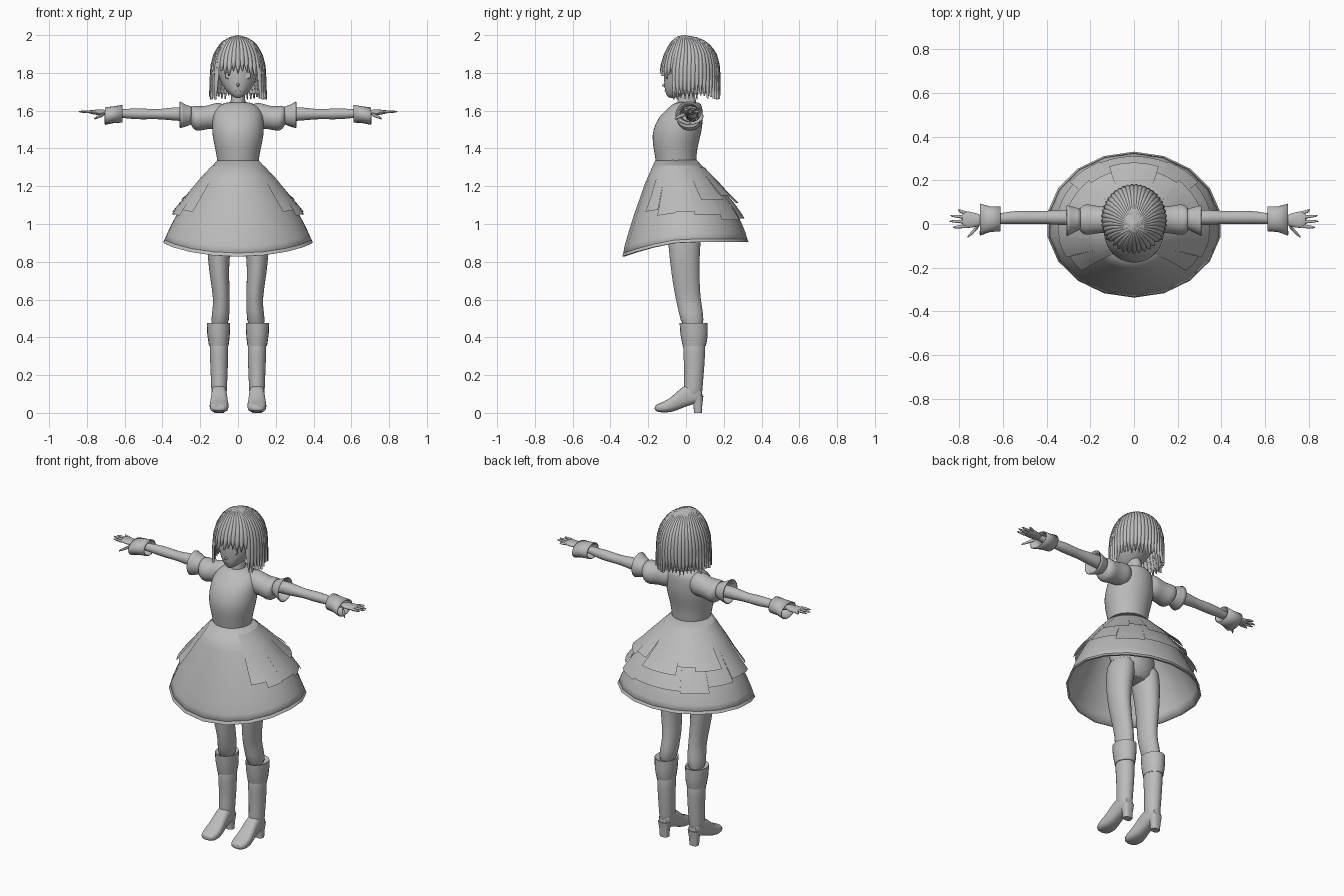
import bpy, bmesh, math, random

random.seed(4)
cube = bpy.data.objects.get("Cube")
if cube:
    bpy.data.objects.remove(cube, do_unlink=True)

GREY = (0.5, 0.5, 0.5, 1)
material = bpy.data.materials.new("plain_grey")
material.use_nodes = True
material.diffuse_color = GREY
material.node_tree.nodes["Principled BSDF"].inputs["Base Color"].default_value = GREY


def build(name, grids, closed=False, caps=False, subsurf=0, thick=0, mirror=False, angle=45):
    """Make one object from grids, each a list of rows of points."""
    bm = bmesh.new()
    for rows in grids:
        verts = [[bm.verts.new(p) for p in row] for row in rows]
        count = len(rows[0])
        for upper, lower in zip(verts, verts[1:]):
            for i in range(count if closed else count - 1):
                j = (i + 1) % count
                bm.faces.new((upper[i], lower[i], lower[j], upper[j]))
        if caps:
            bm.faces.new(verts[0])
            bm.faces.new(verts[-1])
    bmesh.ops.remove_doubles(bm, verts=bm.verts, dist=0.0001)
    bmesh.ops.recalc_face_normals(bm, faces=bm.faces)
    mesh = bpy.data.meshes.new(name)
    bm.to_mesh(mesh)
    bm.free()
    mesh.materials.append(material)
    obj = bpy.data.objects.new(name, mesh)
    bpy.context.collection.objects.link(obj)
    bpy.ops.object.select_all(action='DESELECT')
    obj.select_set(True)
    bpy.context.view_layer.objects.active = obj
    bpy.ops.object.shade_smooth_by_angle(angle=math.radians(angle))
    if subsurf:
        modifier = obj.modifiers.new("smooth", 'SUBSURF')
        modifier.levels = modifier.render_levels = subsurf
    if thick:
        modifier = obj.modifiers.new("thickness", 'SOLIDIFY')
        modifier.thickness = thick
        modifier.offset = 0
    if mirror:
        obj.modifiers.new("mirror", 'MIRROR')
    return obj


def loft_rows(axis, rings, sides=20, power=1.0):
    """Rings are (position, centre, half width, low, high) across the axis."""
    rows = []
    for pos, centre, half, low, high in rings:
        row = []
        for i in range(sides):
            a = math.tau * i / sides
            c, s = [math.copysign(abs(f) ** power, f) for f in (math.cos(a), math.sin(a))]
            p, q = centre + half * c, (low + high) / 2 + (high - low) / 2 * s
            row.append({'x': (pos, p, q), 'y': (p, pos, q), 'z': (p, q, pos)}[axis])
        rows.append(row)
    return rows


def loft(name, axis, rings, power=1.0, caps=True, subsurf=1, **options):
    return build(name, [loft_rows(axis, rings, power=power)], True, caps, subsurf, **options)


def surface(rings, z, degrees, offset=0, droop=0):
    """Point on a ringed body; rings are (z, half width, front, back), 0 degrees faces front."""
    for a, b in zip(rings, rings[1:]):
        if z >= b[0]:
            break
    f = (a[0] - z) / (a[0] - b[0])
    half, front, back = [p + (q - p) * f for p, q in zip(a[1:], b[1:])]
    angle = math.radians(degrees)
    c = math.cos(angle)
    fall = droop * max(0, c) ** 1.5 * (rings[0][0] - z)
    return ((half + offset) * math.sin(angle),
            (front + back) / 2 - ((back - front) / 2 + offset) * c, z - fall)


def panel(rings, start, end, top, hem, flare=0.0, base=0.006, steps=4, levels=7, droop=0.0):
    """Sheet hugging a ringed body between two angles."""
    rows = []
    for k in range(levels + 1):
        t = k / levels
        rows.append([surface(rings, top + (hem - top) * t, start + (end - start) * i / steps,
                             base + flare * t * t, droop) for i in range(steps + 1)])
    return rows


# Torso, neck and hips
loft("bodice", 'z', [(1.29, 0, .112, -.16, .055), (1.33, 0, .109, -.16, .055),
                     (1.4, 0, .122, -.174, .06), (1.47, 0, .139, -.183, .08),
                     (1.53, 0, .138, -.165, .09), (1.58, 0, .135, -.135, .09),
                     (1.62, 0, .115, -.088, .088), (1.65, 0, .06, -.055, .075)])
loft("neck", 'z', [(1.6, 0, .05, -.06, .07), (1.65, 0, .037, -.04, .05), (1.73, 0, .037, -.045, .045)])
loft("hips", 'z', [(1.3, 0, .1, -.14, .05), (1.15, 0, .14, -.13, .08),
                   (1.0, 0, .145, -.11, .095), (.93, 0, .1, -.07, .06)])

# Hollow skirt with a dropping front hem
SKIRT = [(1.335, .108, -.16, .055), (1.233, .2, -.213, .15), (1.09, .302, -.272, .25),
         (1.0, .352, -.305, .292), (.95, .376, -.322, .312), (.905, .395, -.331, .325)]
DROOP = 0.18
build("skirt", [[[surface(SKIRT, ring[0], i * 20, 0, DROOP) for i in range(18)] for ring in SKIRT]],
      closed=True, thick=.008, angle=60)
hem_rows = [[surface(SKIRT, z, i * 20, off, DROOP) for i in range(18)]
            for z, off in ((.925, .0), (.92, .005), (.905, .006), (.905, -.006))]
build("skirt_hem", [hem_rows], closed=True)

# Open-fronted overskirt with a stepped hem, and a shorter back panel
steps = [(46, 62, 1.09), (62, 80, 1.06), (80, 100, 1.065), (100, 128, 1.05), (128, 155, 1.02), (155, 180, 1.03)]
build("overskirt", [panel(SKIRT, a, b, 1.31, hem, .026, droop=DROOP) for a, b, hem in steps],
      mirror=True, angle=60)
build("back_panel", [panel(SKIRT, a, b, 1.3, hem, .035, .01) for a, b, hem in
                     ((110, 140, 1.13), (140, 160, 1.15), (160, 180, 1.11))], mirror=True, angle=60)

# Puffed sleeves with flared frills
loft("puff_sleeve", 'x', [(.06, .02, .06, 1.51, 1.64), (.12, .02, .066, 1.5, 1.645),
                          (.16, .02, .06, 1.505, 1.625), (.21, .02, .073, 1.488, 1.624),
                          (.235, .02, .068, 1.5, 1.628), (.255, .022, .045, 1.53, 1.62)], mirror=True)
loft("sleeve_frill", 'x', [(.245, .022, .045, 1.53, 1.62), (.275, .02, .056, 1.518, 1.628),
                           (.308, .015, .07, 1.508, 1.648)], caps=False, thick=.005, mirror=True)

# Arms, wrist cuffs and hands
loft("arm", 'x', [(.2, .03, .036, 1.54, 1.615), (.31, .03, .036, 1.545, 1.62),
                  (.37, .03, .033, 1.55, 1.615), (.43, .03, .028, 1.556, 1.606),
                  (.5, .03, .032, 1.553, 1.613), (.56, .03, .029, 1.555, 1.612),
                  (.64, .022, .022, 1.565, 1.606), (.72, .018, .024, 1.574, 1.604)], mirror=True)
loft("wrist_cuff", 'x', [(.612, .024, .054, 1.54, 1.627), (.66, .022, .056, 1.537, 1.62),
                         (.705, .02, .07, 1.528, 1.614)], caps=False, subsurf=0, thick=.006, mirror=True)
loft("palm", 'x', [(.69, .018, .022, 1.575, 1.605), (.73, .018, .034, 1.575, 1.606),
                   (.765, .02, .04, 1.58, 1.605), (.79, .022, .036, 1.585, 1.603)], mirror=True)
fingers = []
for root, tip, length in ((.05, .066, .805), (.031, .038, .845), (.01, .013, .85), (-.009, -.016, .832)):
    fingers.append(loft_rows('x', [(.76, root, .01, 1.583, 1.603),
                                   (.8, (root + tip) / 2, .009, 1.586, 1.603),
                                   (length, tip, .004, 1.591, 1.599)], sides=8))
fingers.append(loft_rows('x', [(.705, .0, .014, 1.57, 1.598), (.735, -.035, .012, 1.56, 1.58),
                               (.765, -.062, .005, 1.55, 1.56)], sides=8))
build("fingers", fingers, True, True, 1, mirror=True)

# Legs and tall heeled boots
loft("leg", 'z', [(1.06, .08, .07, -.1, .085), (.95, .092, .074, -.1, .082),
                  (.82, .105, .057, -.088, .072), (.7, .096, .05, -.073, .072),
                  (.6, .086, .044, -.055, .078), (.54, .09, .046, -.04, .09),
                  (.44, .1, .05, -.02, .1)], mirror=True)
loft("boot_shaft", 'z', [(.43, .102, .053, -.022, .106), (.3, .1, .049, -.014, .102),
                         (.2, .1, .045, -.008, .094), (.13, .1, .042, -.015, .088),
                         (.07, .1, .04, -.01, .085)], mirror=True)
loft("boot_cuff", 'z', [(.465, .1, .05, -.02, .1), (.476, .103, .062, -.034, .114),
                        (.42, .103, .06, -.03, .114), (.385, .102, .056, -.024, .112),
                        (.355, .102, .052, -.018, .105)], subsurf=0, mirror=True)
loft("boot_foot", 'y', [(.09, .1, .03, .055, .12), (.05, .1, .04, .05, .16),
                        (-.01, .1, .041, .03, .15), (-.06, .1, .047, .008, .098),
                        (-.1, .1, .052, .001, .068), (-.14, .1, .048, .002, .052),
                        (-.168, .1, .03, .012, .038)], power=.75, mirror=True)
loft("boot_heel", 'z', [(.09, .1, .036, .028, .092), (.04, .1, .028, .04, .086),
                        (0, .1, .026, .042, .084)], power=.7, subsurf=0, mirror=True)

# Head and face
loft("head", 'z', [(1.666, 0, .014, -.09, -.055), (1.684, 0, .042, -.107, .0),
                   (1.72, 0, .076, -.115, .06), (1.76, 0, .097, -.117, .11),
                   (1.82, 0, .112, -.122, .14), (1.9, 0, .108, -.1, .14), (1.96, 0, .06, -.06, .09)])
loft("nose", 'y', [(-.1, 0, .011, 1.722, 1.765), (-.117, 0, .007, 1.726, 1.745),
                   (-.127, 0, .002, 1.73, 1.736)])
loft("mouth", 'y', [(-.1, 0, .016, 1.7, 1.707), (-.114, 0, .012, 1.701, 1.706)], subsurf=0)
loft("eye", 'y', [(-.098, .045, .025, 1.768, 1.806), (-.106, .045, .022, 1.771, 1.803)],
     power=.8, subsurf=0, mirror=True)

# Bobbed hair: an under shell covered with pointed locks
HAIR = [(2.0, .004, -.014, -.006), (1.993, .036, -.043, .045), (1.975, .07, -.068, .09),
        (1.945, .1, -.09, .13), (1.9, .126, -.113, .16), (1.84, .142, -.131, .176),
        (1.76, .147, -.138, .18), (1.64, .15, -.137, .178)]
build("hair_shell", [panel(HAIR, 0, 58, 1.999, 1.855, 0, -.008, levels=12),
                     panel(HAIR, 58, 180, 1.999, 1.69, 0, -.008, 12, 14)], mirror=True, angle=60)


def lock(centre, width, tip):
    rows = []
    for k in range(13):
        t = k / 12
        z = 2.0 - (2.0 - tip) * t ** 1.35
        taper = 1 if t < .65 else 1 - .95 * ((t - .65) / .35) ** 1.6
        rows.append([surface(HAIR, z, centre + u * width * taper, lift * min(1, 5 * t))
                     for u, lift in ((-1, -.01), (-.5, .001), (0, .004), (.5, .001), (1, -.01))])
    return rows


locks = []
for i in range(32):
    centre = 56 + i * 8
    locks.append(lock(centre, 7.5, 1.665 + random.uniform(-.008, .02)))
for i in range(11):
    centre = -50 + i * 10
    locks.append(lock(centre, 8.5, 1.795 + random.uniform(-.025, .02)))
build("hair_locks", locks, angle=70)
